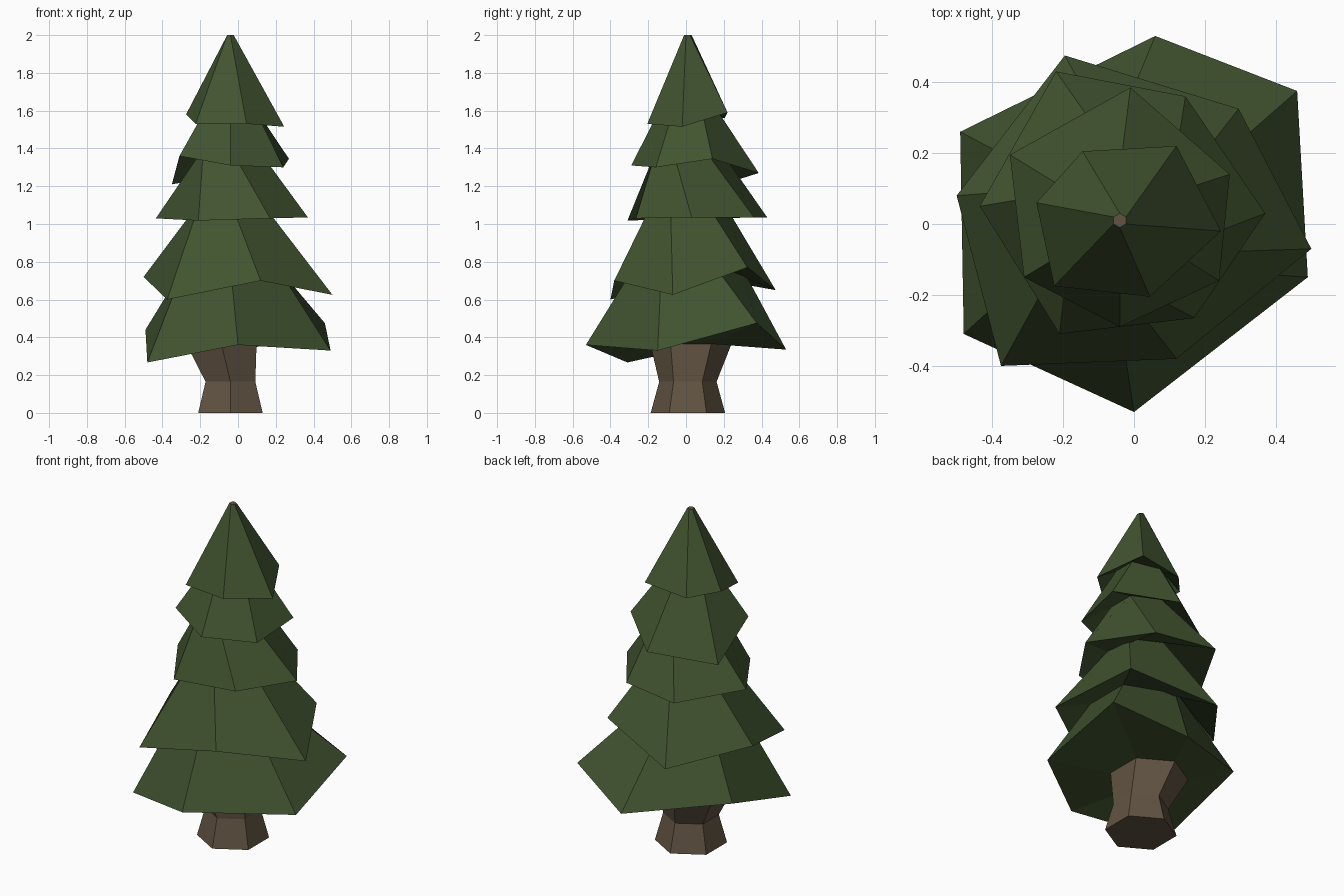
import bpy, bmesh, math

if "Cube" in bpy.data.objects:
    bpy.data.objects.remove(bpy.data.objects["Cube"])


def material(name, rgb):
    m = bpy.data.materials.new(name)
    m.diffuse_color = (*rgb, 1)
    m.use_nodes = True
    m.node_tree.nodes["Principled BSDF"].inputs["Base Color"].default_value = m.diffuse_color
    return m


def loft(name, rings, mat, bottom=None, top=None):
    """Flat-shaded skin through six-point rings; caps take a material."""
    bm = bmesh.new()
    loops = [[bm.verts.new(p) for p in ring] for ring in rings]
    for a, b in zip(loops, loops[1:]):
        for i in range(6):
            j = (i + 1) % 6
            bm.faces.new((a[i], a[j], b[j], b[i]))
    mesh = bpy.data.meshes.new(name)
    mesh.materials.append(mat)
    for cap, loop in ((bottom, loops[0][::-1]), (top, loops[-1])):
        if cap:
            face = bm.faces.new(loop)
            if cap != mat:
                mesh.materials.append(cap)
                face.material_index = 1
    bm.to_mesh(mesh)
    bm.free()
    obj = bpy.data.objects.new(name, mesh)
    bpy.context.collection.objects.link(obj)


def hexagon(z, r, x=-0.04, y=0.01):
    angles = [math.radians(-30 + 60 * i) for i in range(6)]
    return [(x + r * math.cos(a), y + r * math.sin(a), z) for a in angles]


bark = material("bark", (0.12, 0.087, 0.055))
needles = material("needles", (0.053, 0.088, 0.029))

# Trunk: flared foot, narrow waist, widening under the branches
trunk_top = hexagon(0.365, 0.215, -0.088, 0.026)
loft("trunk", [hexagon(0, 0.197), hexagon(0.165, 0.152), trunk_top],
     bark, bottom=bark)

# Foliage: uneven rims, each followed by the narrow neck above it
tiers = [
    ([(0.49, -0.15, 0.33), (0.46, 0.375, 0.475), (0.06, 0.53, 0.335),
      (-0.49, 0.26, 0.44), (-0.48, -0.31, 0.267), (0, -0.53, 0.36)], 0.78, 0.28),
    ([(0.50, -0.07, 0.625), (0.295, 0.325, 0.77), (-0.195, 0.475, 0.65),
      (-0.50, 0.08, 0.72), (-0.375, -0.40, 0.60), (0.12, -0.38, 0.70)], 1.12, 0.185),
    ([(0.37, 0.03, 1.035), (0.145, 0.36, 1.035), (-0.22, 0.43, 1.035),
      (-0.435, 0.05, 1.03), (-0.21, -0.31, 1.018), (0.17, -0.265, 1.03)], 1.40, 0.165),
    ([(0.24, -0.16, 1.30), (0.27, 0.14, 1.345), (-0.01, 0.385, 1.27),
      (-0.35, 0.195, 1.21), (-0.31, -0.15, 1.36), (-0.04, -0.29, 1.31)], 1.63, 0.137),
    ([(0.245, -0.02, 1.515), (0.12, 0.22, 1.59), (-0.145, 0.205, 1.56),
      (-0.275, 0.06, 1.58), (-0.225, -0.175, 1.53), (0.045, -0.205, 1.53)], 2.0, 0.02),
]
rings = [trunk_top]
for rim, neck_z, neck_r in tiers:
    rings += [rim, hexagon(neck_z, neck_r)]
loft("foliage", rings, needles, top=bark)
